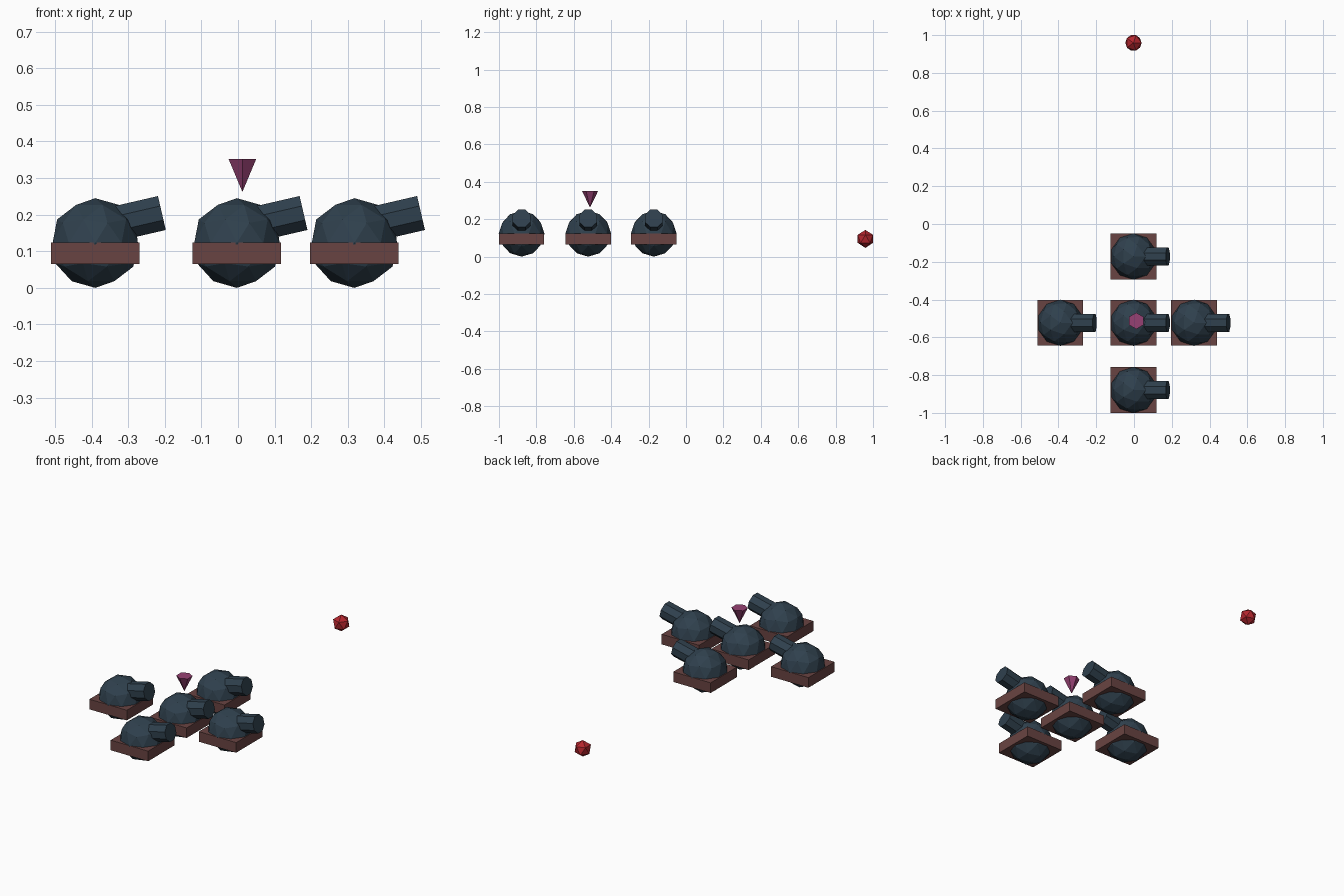
import bpy, math
from mathutils import Vector

if "Cube" in bpy.data.objects:
    bpy.data.objects.remove(bpy.data.objects["Cube"])


def material(name, rgb):
    m = bpy.data.materials.new(name)
    lin = [(c / 255 / 12.92) if c / 255 <= 0.04045 else ((c / 255 + 0.055) / 1.055) ** 2.4 for c in rgb]
    m.diffuse_color = (*lin, 1)
    m.use_nodes = True
    m.node_tree.nodes["Principled BSDF"].inputs["Base Color"].default_value = m.diffuse_color
    return m


SLATE = material("dark slate", (47, 64, 77))
BROWN = material("dull brown", (105, 68, 66))
PLUM = material("plum", (150, 65, 115))
RED = material("crimson", (180, 38, 46))


def finish(name, mat):
    ob = bpy.context.object
    ob.name = name
    ob.data.materials.append(mat)
    return ob


def turret(x, y, label):
    # faceted ball
    bpy.ops.mesh.primitive_ico_sphere_add(subdivisions=2, radius=0.1225, location=(x, y, 0.1225))
    finish(label + "_ball", SLATE)
    # square plate around the middle
    bpy.ops.mesh.primitive_cube_add(size=1, location=(x, y, 0.095))
    ob = finish(label + "_plate", BROWN)
    ob.scale = (0.242, 0.242, 0.059)
    # eight-sided barrel, flat side up, tilted upwards along +x
    tilt = math.radians(13)
    axis = Vector((math.cos(tilt), 0, math.sin(tilt)))
    tip = Vector((x + 0.182, y, 0.2045))
    length = 0.17
    bpy.ops.mesh.primitive_cylinder_add(vertices=8, radius=0.0515, depth=length,
                                        location=tip - axis * length / 2)
    ob = finish(label + "_barrel", SLATE)
    for v in ob.data.vertices:  # turn half a side so a flat faces up
        a = math.pi / 8
        px, py = v.co.x, v.co.y
        v.co.x = px * math.cos(a) - py * math.sin(a)
        v.co.y = px * math.sin(a) + py * math.cos(a)
    ob.rotation_euler = (0, math.pi / 2 - tilt, 0)


# five turrets in a cross
turret(-0.003, -0.523, "centre_turret")
turret(-0.390, -0.523, "left_turret")
turret(0.318, -0.523, "right_turret")
turret(-0.003, -0.172, "back_turret")
turret(-0.003, -0.879, "front_turret")

# six-sided marker pointing down
bpy.ops.mesh.primitive_cone_add(vertices=6, radius1=0, radius2=0.0435, depth=0.09,
                                location=(0.012, -0.513, 0.307))
finish("marker_cone", PLUM)

# small distant ball
bpy.ops.mesh.primitive_ico_sphere_add(subdivisions=1, radius=0.048, location=(-0.003, 0.959, 0.095))
finish("target_ball", RED)
